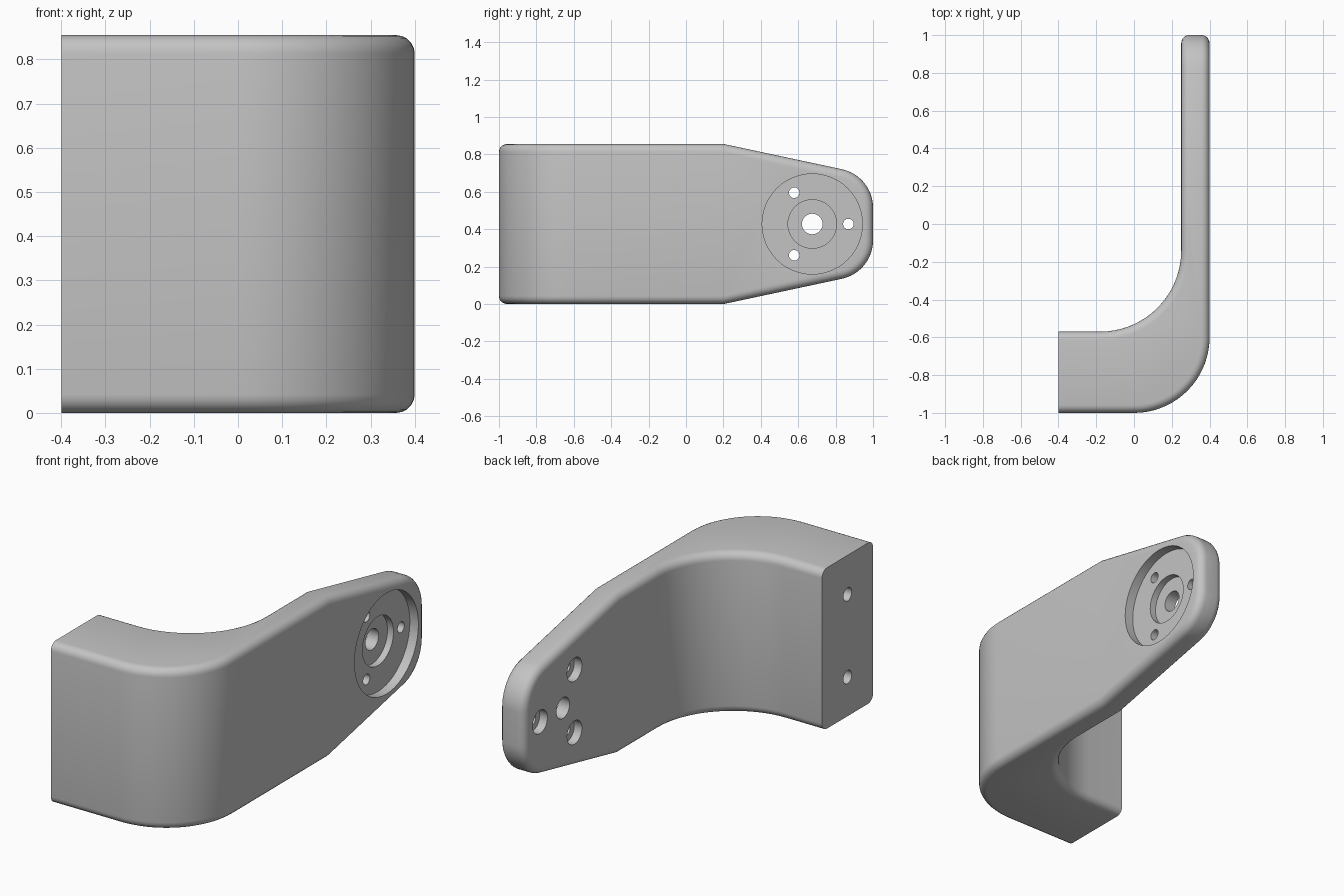
import bpy, bmesh, math
from mathutils import Matrix, Vector

if "Cube" in bpy.data.objects:
    bpy.data.objects.remove(bpy.data.objects["Cube"])

H = 0.855            # bracket height
MID = H / 2
HUB_Y = 0.675        # centre of the round seat in the arm

grey = bpy.data.materials.new("plain grey")
grey.diffuse_color = (0.55, 0.55, 0.55, 1)
grey.use_nodes = True
grey.node_tree.nodes["Principled BSDF"].inputs["Base Color"].default_value = grey.diffuse_color


def arc(cx, cy, r, a0, a1, n):
    return [(cx + r * math.cos(math.radians(a0 + (a1 - a0) * i / n)),
             cy + r * math.sin(math.radians(a0 + (a1 - a0) * i / n))) for i in range(n + 1)]


def prism(name, points, direction):
    """Extrude a closed outline (3D points) along a direction."""
    bm = bmesh.new()
    face = bm.faces.new([bm.verts.new(p) for p in points])
    new = bmesh.ops.extrude_face_region(bm, geom=[face])["geom"]
    bmesh.ops.translate(bm, vec=direction, verts=[v for v in new if isinstance(v, bmesh.types.BMVert)])
    bmesh.ops.recalc_face_normals(bm, faces=bm.faces)
    mesh = bpy.data.meshes.new(name)
    bm.to_mesh(mesh)
    bm.free()
    ob = bpy.data.objects.new(name, mesh)
    bpy.context.collection.objects.link(ob)
    return ob


def boolean(ob, cutter, operation="DIFFERENCE"):
    m = ob.modifiers.new(cutter.name, "BOOLEAN")
    m.operation, m.solver, m.object = operation, "EXACT", cutter
    bpy.context.view_layer.objects.active = ob
    bpy.ops.object.modifier_apply(modifier=m.name)
    bpy.data.objects.remove(cutter)


def bore(ob, y, z, r, x0, x1):
    """Cut a round hole along x."""
    pts = [(x0, py, pz) for py, pz in arc(y, z, r, 0, 360, 48)[:-1]]
    boolean(ob, prism("bore", pts, (x1 - x0, 0, 0)))


# Curved bracket body from its plan outline, overlong at the mounting end
plan = [(-0.6, -1)] + arc(0, -0.6, 0.4, -90, 0, 18) + [(0.4, 1), (0.25, 1)]
plan += arc(-0.18, -0.14, 0.43, 0, -90, 18) + [(-0.6, -0.57)]
bracket = prism("bracket", [(x, y, 0) for x, y in plan], (0, 0, H))

# Tapered arm with a rounded tip, as a side outline
upper = [(-1.2, H + 0.1), (0.21 - 0.476, H + 0.1)] + arc(0.79, 0.515, 0.21, 78.1, 0, 12)
lower = [(y, H - z) for y, z in reversed(upper)]
side = prism("side_outline", [(-1, y, z) for y, z in upper + lower], (2, 0, 0))
boolean(bracket, side, "INTERSECT")

# Rounded long edges
bev = bracket.modifiers.new("round", "BEVEL")
bev.width, bev.segments = 0.042, 5
bev.limit_method, bev.angle_limit = "ANGLE", math.radians(40)
bev.use_clamp_overlap = False
bpy.ops.object.modifier_apply(modifier=bev.name)

# Flat, sharp-edged mounting end
box = [(-1, -1.5, -0.5), (-0.4, -1.5, -0.5), (-0.4, 0, -0.5), (-1, 0, -0.5)]
boolean(bracket, prism("end_trim", box, (0, 0, 2)))

# Stepped round seat and centre hole
bore(bracket, HUB_Y, MID, 0.268, 0.35, 0.5)
bore(bracket, HUB_Y, MID, 0.13, 0.315, 0.5)
bore(bracket, HUB_Y, MID, 0.055, 0.1, 0.5)

# Three bolt holes, counterbored from the inner side
for a in (0, 120, 240):
    y = HUB_Y + 0.193 * math.cos(math.radians(a))
    z = MID + 0.193 * math.sin(math.radians(a))
    bore(bracket, y, z, 0.028, 0.1, 0.5)
    bore(bracket, y, z, 0.062, 0.1, 0.295)

# Two blind holes in the mounting end
for s in (-1, 1):
    bore(bracket, -0.785, MID + s * 0.22, 0.035, -0.5, -0.12)

bracket.data.materials.clear()
bracket.data.materials.append(grey)
for p in bracket.data.polygons:
    p.material_index = 0
bpy.ops.object.select_all(action="DESELECT")
bracket.select_set(True)
bpy.context.view_layer.objects.active = bracket
bpy.ops.object.shade_smooth_by_angle(angle=math.radians(30))
